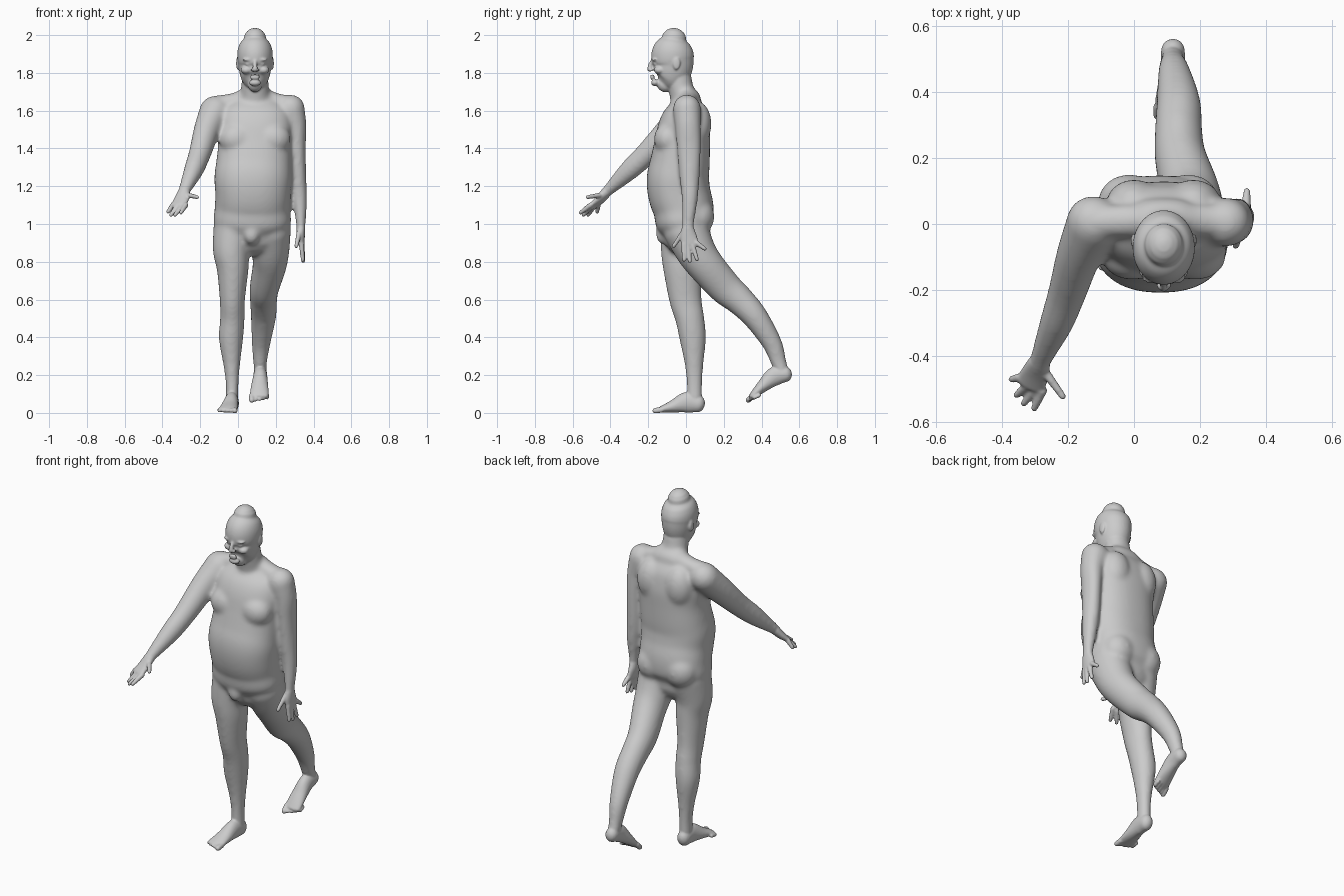
import bpy, bmesh, math
from mathutils import Vector, Matrix


def catmull(p, sub):
    out = []
    for i in range(len(p) - 1):
        a, b, c, d = p[max(i - 1, 0)], p[i], p[i + 1], p[min(i + 2, len(p) - 1)]
        for k in range(sub):
            t = k / sub
            out.append([0.5 * (2 * B + (C - A) * t + (2 * A - 5 * B + 4 * C - D) * t * t
                               + (3 * B - A - 3 * C + D) * t ** 3)
                        for A, B, C, D in zip(a, b, c, d)])
    return out + [list(p[-1])]


def tube(bm, pts, side=(1, 0, 0), e=2.0, n=32, sub=6):
    """Smooth loft through (x, y, z, half_width, half_depth) with rounded ends."""
    ps = catmull(pts, sub)
    cs = [Vector(p[:3]) for p in ps]
    secs = []
    for i, p in enumerate(ps):
        t = (cs[min(i + 1, len(ps) - 1)] - cs[max(i - 1, 0)]).normalized()
        secs.append((cs[i], t, p[3], p[4]))

    def cap(sec, sgn):
        c, t, a, b = sec
        return [(c + t * sgn * min(a, b) * math.sin(w), t, a * math.cos(w), b * math.cos(w))
                for w in (0.4, 0.8, 1.15, 1.45)]
    secs = cap(secs[0], -1)[::-1] + secs + cap(secs[-1], 1)
    rings = []
    for c, t, a, b in secs:
        u = t.cross(Vector(side)).normalized()
        s = u.cross(t)
        ring = []
        for k in range(n):
            x, y = math.cos(math.tau * k / n), math.sin(math.tau * k / n)
            x = math.copysign(abs(x) ** (2 / e), x)
            y = math.copysign(abs(y) ** (2 / e), y)
            ring.append(bm.verts.new(c + s * a * x + u * b * y))
        rings.append(ring)
    for r, q in zip(rings, rings[1:]):
        for k in range(n):
            bm.faces.new((r[k], r[(k + 1) % n], q[(k + 1) % n], q[k]))
    bm.faces.new(rings[0][::-1])
    bm.faces.new(rings[-1])


def ball(bm, c, r):
    m = Matrix.Translation(c) @ Matrix.Diagonal((*r, 1))
    bmesh.ops.create_uvsphere(bm, u_segments=24, v_segments=16, radius=1, matrix=m)


def fused(bm, name, voxel, smooth):
    """Fuse all overlapping volumes into one smooth skin."""
    bmesh.ops.recalc_face_normals(bm, faces=bm.faces)
    me = bpy.data.meshes.new(name)
    bm.to_mesh(me)
    bm.free()
    ob = bpy.data.objects.new(name, me)
    bpy.context.collection.objects.link(ob)
    m = ob.modifiers.new("fuse", 'REMESH')
    m.mode, m.voxel_size, m.use_smooth_shade = 'VOXEL', voxel, True
    m = ob.modifiers.new("soften", 'SMOOTH')
    m.factor, m.iterations = 0.5, smooth
    bpy.ops.object.select_all(action='DESELECT')
    ob.select_set(True)
    bpy.context.view_layer.objects.active = ob
    bpy.ops.object.convert(target='MESH')
    return ob


CX = 0.09  # head and chest centre line
core = bmesh.new()
# torso and neck
tube(core, [(.075, -.005, .95, .16, .12), (.075, -.01, 1.0, .203, .15), (.077, -.013, 1.08, .2, .16),
            (.08, -.035, 1.16, .2, .165), (.08, -.043, 1.24, .205, .165), (.085, -.032, 1.32, .2, .158),
            (CX, -.02, 1.42, .195, .148), (CX, -.008, 1.52, .2, .137), (CX, .005, 1.6, .18, .11),
            (CX, .01, 1.655, .12, .07)], e=2.3, n=48)
tube(core, [(CX, .01, 1.6, .09, .085), (CX, -.02, 1.69, .076, .068), (CX, -.04, 1.78, .07, .068),
            (CX, -.05, 1.84, .07, .065)])
# shoulder slopes, chest, buttocks
for s, end in ((-1, -.12), (1, .28)):
    tube(core, [(CX + s * .03, .005, 1.685, .045, .05), (CX + s * .1, .01, 1.655, .05, .042),
                (end, .005, 1.625, .05, .055)], side=(0, 1, 0))
    ball(core, (CX + s * .095, -.095, 1.45), (.095, .075, .085))
    ball(core, (CX + s * .09, .06, 1.53), (.085, .075, .12))
    ball(core, (.075 + s * .09, .063, 1.04), (.095, .088, .1))
ball(core, (.072, -.115, .945), (.045, .045, .055))
# standing leg
tube(core, [(-.022, -.01, .98, .108, .125), (-.035, -.025, .86, .098, .108), (-.028, -.02, .76, .084, .1),
            (-.03, -.003, .6, .067, .086), (-.03, .02, .5, .065, .077), (-.037, .036, .39, .064, .07),
            (-.033, .043, .25, .044, .049), (-.031, .045, .15, .034, .042), (-.031, .045, .07, .034, .042)])
# trailing leg
tube(core, [(.172, 0, .97, .108, .12), (.172, .05, .86, .1, .107), (.167, .105, .78, .09, .098),
            (.14, .205, .665, .078, .09), (.135, .283, .597, .072, .079), (.135, .365, .51, .067, .068),
            (.122, .455, .37, .05, .053), (.117, .49, .27, .037, .042), (.117, .512, .21, .034, .036)])
# hanging arm
tube(core, [(.275, .005, 1.61, .08, .075), (.305, .01, 1.52, .058, .068), (.314, .016, 1.4, .045, .064),
            (.318, .019, 1.24, .044, .053), (.327, .02, 1.13, .039, .043), (.333, .011, 1.0, .026, .032),
            (.333, .011, .96, .024, .034)])
# reaching arm
tube(core, [(-.12, .005, 1.6, .085, .08), (-.165, -.09, 1.495, .069, .073), (-.203, -.21, 1.37, .058, .061),
            (-.235, -.3, 1.285, .051, .054), (-.282, -.41, 1.18, .034, .031),
            (-.292, -.44, 1.15, .034, .027)], side=(.85, -.4, .05))
core = fused(core, "core", .01, 14)

skin = bmesh.new()
skin.from_mesh(core.data)
bpy.data.objects.remove(core)
# head: (z, front y, back y, half width)
tube(skin, [(CX, (f + b) / 2, z, w, (b - f) / 2) for z, f, b, w in (
    (1.738, -.158, -.07, .038), (1.76, -.176, -.015, .066), (1.795, -.178, .02, .08),
    (1.84, -.174, .038, .088), (1.88, -.184, .042, .094), (1.92, -.178, .038, .092),
    (1.955, -.158, .024, .08), (1.978, -.13, .002, .06))], n=40)
# face features
tube(skin, [(CX, -.178, 1.865, .009, .009), (CX, -.19, 1.84, .011, .011), (CX, -.192, 1.819, .016, .013)])
ball(skin, (CX, -.163, 1.748), (.032, .022, .018))
for dz in (.005, -.007):
    ball(skin, (CX, -.178, 1.78 + dz), (.027, .012, .006))
for s in (-1, 1):
    ball(skin, (CX + s * .035, -.158, 1.847), (.016, .013, .011))
    ball(skin, (CX + s * .034, -.163, 1.87), (.032, .018, .009))
    ball(skin, (CX + s * .045, -.14, 1.815), (.03, .03, .022))
    ball(skin, (CX + s * .014, -.185, 1.815), (.009, .011, .008))
    ball(skin, (CX + s * .092, -.05, 1.85), (.008, .02, .034))

# hands: palms, then fingers as base and tip
tube(skin, [(.333, .01, .98, .023, .032), (.332, .012, .94, .022, .043), (.336, .021, .895, .017, .047)])
tube(skin, [(-.286, -.42, 1.17, .034, .027), (-.3, -.455, 1.13, .043, .022),
            (-.314, -.487, 1.1, .047, .016)], side=(.85, -.4, .05))
fingers = [((.336, -.012, .895), (.343, -.01, .81)), ((.338, .01, .89), (.345, .02, .803)),
           ((.339, .034, .89), (.345, .058, .813)), ((.339, .055, .9), (.342, .1, .868)),
           ((.325, -.012, .96), (.308, -.066, .882)),
           ((-.277, -.505, 1.1), (-.302, -.558, 1.06)), ((-.3, -.5, 1.09), (-.333, -.543, 1.048)),
           ((-.325, -.49, 1.09), (-.355, -.518, 1.048)), ((-.345, -.465, 1.1), (-.37, -.47, 1.065)),
           ((-.275, -.44, 1.155), (-.216, -.522, 1.142))]
for a, b in fingers:
    tube(skin, [(*a, .0145, .0145), (*b, .0105, .0105)], side=(.9, -.3, .1), n=16)

# feet and toes
tube(skin, [(-.031, .064, .048, .036, .046), (-.034, .005, .056, .037, .055), (-.045, -.07, .034, .045, .033),
            (-.052, -.12, .021, .049, .02), (-.055, -.14, .015, .047, .014)])
tube(skin, [(.118, .525, .205, .036, .042), (.118, .468, .193, .037, .05), (.115, .41, .145, .045, .034),
            (.113, .37, .108, .049, .023), (.112, .35, .09, .047, .016)])
for i, r in enumerate((.015, .011, .011, .0105, .0105)):
    x, back = i * .0205, .004 * i + .002 * i * i * .5
    tube(skin, [(-.017 - x, -.13 + back, .016, r, r), (-.017 - x, -.163 + back, .012, r, r)], n=16)
    tube(skin, [(.073 + x, .355 + back, .092, r, r), (.073 + x, .33 + back, .068 + back * .4, r, r)], n=16)

fused(skin, "body", .0055, 4)
